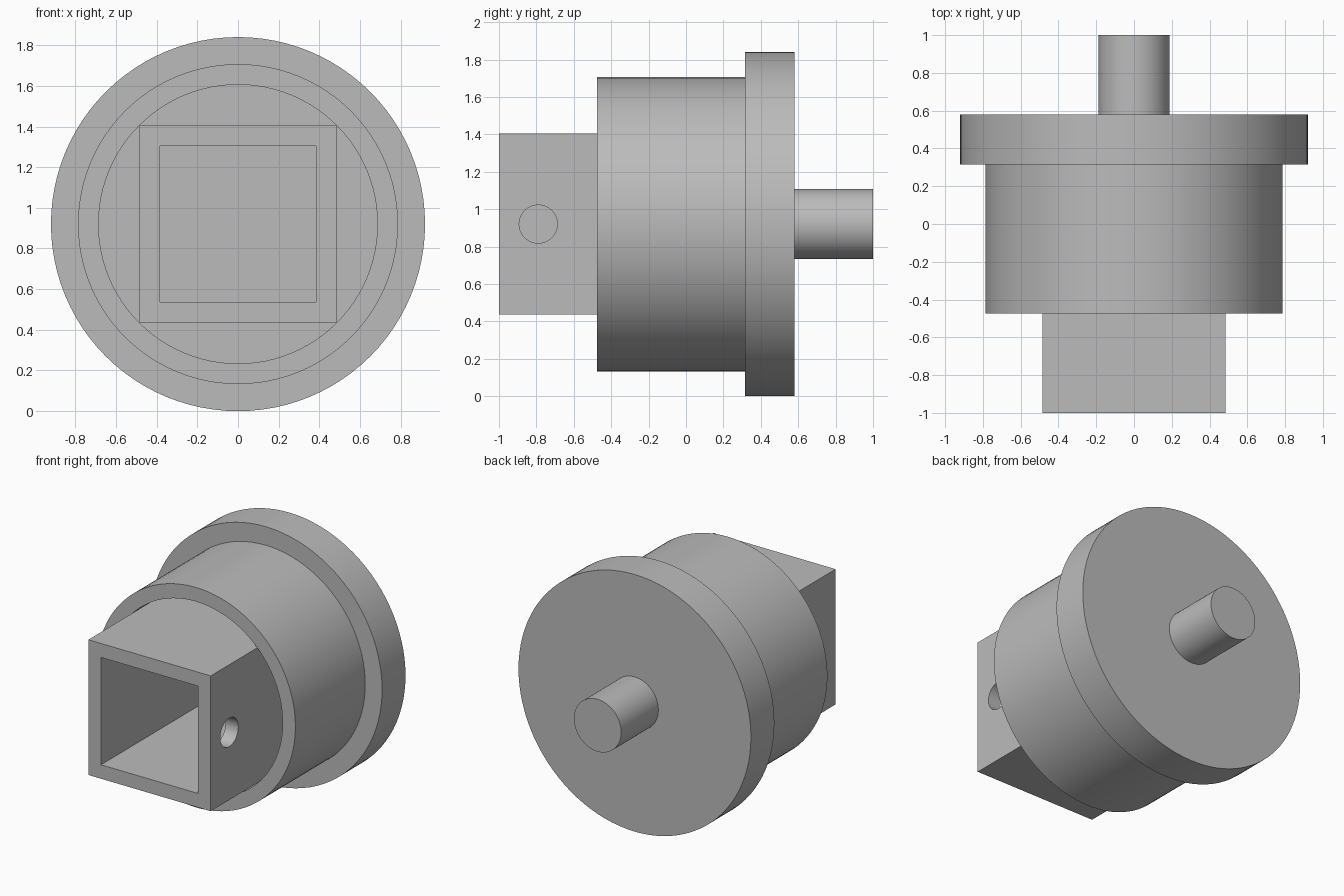
import bpy, bmesh, math
from mathutils import Matrix, Vector

cube = bpy.data.objects.get("Cube")
if cube:
    bpy.data.objects.remove(cube, do_unlink=True)

AXIS_Z = 0.92      # height of the shared axis
SEAT_Y = 0.315     # floor of the bore, front of the flange
SIDES = 96

grey = bpy.data.materials.new("plain grey")
grey.use_nodes = True
colour = (0.5, 0.5, 0.5, 1)
grey.diffuse_color = colour
grey.node_tree.nodes["Principled BSDF"].inputs["Base Color"].default_value = colour


def finish(name, bm):
    bmesh.ops.remove_doubles(bm, verts=bm.verts, dist=1e-5)
    bmesh.ops.recalc_face_normals(bm, faces=bm.faces)
    mesh = bpy.data.meshes.new(name)
    bm.to_mesh(mesh)
    bm.free()
    mesh.materials.append(grey)
    ob = bpy.data.objects.new(name, mesh)
    ob.location.z = AXIS_Z
    bpy.context.collection.objects.link(ob)
    return ob


def smooth(ob):
    bpy.ops.object.select_all(action="DESELECT")
    ob.select_set(True)
    bpy.context.view_layer.objects.active = ob
    bpy.ops.object.shade_smooth_by_angle(angle=math.radians(30))


def lathe(name, profile):
    """Turn (radius, y) points around the y axis."""
    bm = bmesh.new()
    verts = [bm.verts.new((r, y, 0)) for r, y in profile]
    edges = [bm.edges.new(pair) for pair in zip(verts, verts[1:])]
    bmesh.ops.spin(bm, geom=verts + edges, cent=(0, 0, 0), axis=(0, 1, 0),
                   angle=math.tau, steps=SIDES, use_merge=True)
    ob = finish(name, bm)
    smooth(ob)
    return ob


# Turned housing: rear pin, flange and hollow drum
lathe("drum_flange_and_pin", [
    (0, 1), (0.187, 1), (0.187, 0.58), (0.92, 0.58), (0.92, SEAT_Y),
    (0.787, SEAT_Y), (0.787, -0.475), (0.686, -0.475), (0.686, SEAT_Y),
    (0, SEAT_Y)])

# Square tube seated in the bore
bm = bmesh.new()
rings = []
for half, y in ((0.484, -1), (0.484, SEAT_Y), (0.384, SEAT_Y), (0.384, -1)):
    rings.append([bm.verts.new((sx * half, y, sz * half))
                  for sx, sz in ((-1, -1), (1, -1), (1, 1), (-1, 1))])
for a, b in zip(rings, rings[1:] + rings[:1]):
    for i in range(4):
        j = (i + 1) % 4
        bm.faces.new((a[i], a[j], b[j], b[i]))
tube = finish("square_tube", bm)

# Round hole through the left wall of the tube
bm = bmesh.new()
bmesh.ops.create_cone(bm, cap_ends=True, segments=48, radius1=0.102,
                      radius2=0.102, depth=0.3,
                      matrix=Matrix.Translation(Vector((0.434, -0.79, 0)))
                      @ Matrix.Rotation(math.pi / 2, 4, "Y"))
cutter = finish("hole_cutter", bm)
cutter.hide_render = True

cut = tube.modifiers.new("side hole", "BOOLEAN")
cut.operation = "DIFFERENCE"
cut.solver = "EXACT"
cut.object = cutter
bpy.ops.object.select_all(action="DESELECT")
tube.select_set(True)
bpy.context.view_layer.objects.active = tube
bpy.ops.object.modifier_apply(modifier=cut.name)
bpy.data.objects.remove(cutter, do_unlink=True)
smooth(tube)
